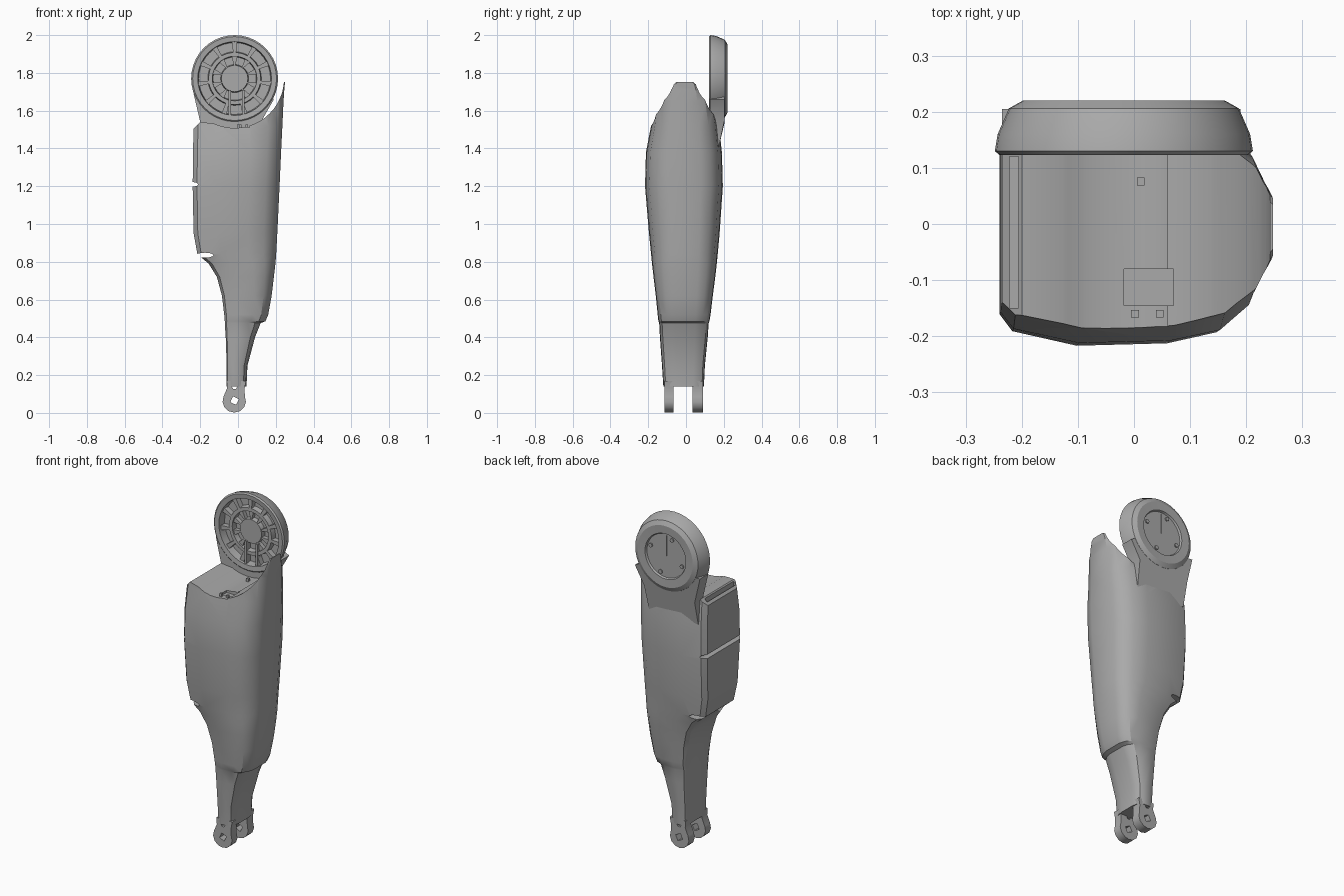
import bpy, bmesh, math
from mathutils import Matrix, Vector

cube = bpy.data.objects.get("Cube")
if cube:
    bpy.data.objects.remove(cube, do_unlink=True)

grey = bpy.data.materials.new("neutral_grey")
grey.use_nodes = True
grey.diffuse_color = (0.4, 0.4, 0.4, 1)
grey.node_tree.nodes["Principled BSDF"].inputs["Base Color"].default_value = (0.4, 0.4, 0.4, 1)

HUB_X, HUB_Z = -0.018, 1.77


def finish(name, bm):
    bmesh.ops.recalc_face_normals(bm, faces=bm.faces)
    mesh = bpy.data.meshes.new(name)
    bm.to_mesh(mesh)
    bm.free()
    mesh.materials.append(grey)
    obj = bpy.data.objects.new(name, mesh)
    bpy.context.collection.objects.link(obj)
    return obj


def activate(obj):
    bpy.ops.object.select_all(action='DESELECT')
    obj.select_set(True)
    bpy.context.view_layer.objects.active = obj


def smooth(obj, angle=32):
    activate(obj)
    bpy.ops.object.shade_smooth_by_angle(angle=math.radians(angle))


def cut(obj, *cutters):
    for c in cutters:
        activate(obj)
        mod = obj.modifiers.new("cut", 'BOOLEAN')
        mod.operation, mod.solver, mod.object = 'DIFFERENCE', 'EXACT', c
        bpy.ops.object.modifier_apply(modifier=mod.name)
        bpy.data.objects.remove(c, do_unlink=True)


def slab(name, outline, y0, y1):
    """Extrude an x-z outline from y0 to y1."""
    bm = bmesh.new()
    face = bm.faces.new([bm.verts.new((x, y0, z)) for x, z in outline])
    new = bmesh.ops.extrude_face_region(bm, geom=[face])["geom"]
    bmesh.ops.translate(bm, vec=(0, y1 - y0, 0), verts=[v for v in new if isinstance(v, bmesh.types.BMVert)])
    return finish(name, bm)


def oval(cx, cz, rx, rz, n, start=0, sweep=360):
    count = n if sweep == 360 else n + 1
    angles = [math.radians(start + sweep * i / n) for i in range(count)]
    return [(cx + rx * math.cos(a), cz + rz * math.sin(a)) for a in angles]


def box(name, x0, x1, y0, y1, z0, z1):
    return slab(name, [(x0, z0), (x1, z0), (x1, z1), (x0, z1)], y0, y1)


def lathe(name, profile, steps):
    """Spin a radius-y profile about the hub axis."""
    bm = bmesh.new()
    verts = [bm.verts.new((HUB_X + r, y, HUB_Z)) for r, y in profile]
    edges = [bm.edges.new(pair) for pair in zip(verts, verts[1:])]
    bmesh.ops.spin(bm, geom=verts + edges, cent=(HUB_X, 0, HUB_Z), axis=(0, 1, 0),
                   angle=math.tau, steps=steps, use_merge=True)
    bmesh.ops.remove_doubles(bm, verts=bm.verts, dist=1e-5)
    return finish(name, bm)


# Shin shell: chamfered sections (height, right, left, front, back)
stations = [
    (.14, -.06, .045, -.12, .095), (.25, -.06, .05, -.127, .1), (.40, -.065, .09, -.138, .115),
    (.475, -.07, .12, -.142, .12), (.485, -.07, .145, -.146, .124), (.52, -.073, .16, -.15, .13),
    (.62, -.085, .178, -.16, .142), (.72, -.112, .19, -.172, .155), (.79, -.155, .198, -.18, .163),
    (.84, -.215, .202, -.185, .168), (.95, -.235, .208, -.196, .178), (1.2, -.24, .22, -.217, .195),
    (1.38, -.238, .228, -.212, .19), (1.52, -.235, .235, -.185, .175), (1.65, -.235, .241, -.17, .15),
    (1.71, -.235, .245, -.158, .13), (1.74, -.235, .248, -.138, .112), (1.752, -.235, .248, -.11, .085)]
half = [(0, .74), (.05, .88), (.3, 1), (.65, .98), (.84, .89), (.95, .68), (1, .4)]
bm = bmesh.new()
rings = []
for z, x0, x1, yf, yb in stations:
    pts = [(u, v * yf) for u, v in half] + [(u, v * yb) for u, v in reversed(half)]
    rings.append([bm.verts.new((x0 + u * (x1 - x0), y, z)) for u, y in pts])
for low, high in zip(rings, rings[1:]):
    for i in range(len(low)):
        j = (i + 1) % len(low)
        bm.faces.new((low[i], low[j], high[j], high[i]))
bm.faces.new(rings[0])
bm.faces.new(rings[-1])
bmesh.ops.triangulate(bm, faces=bm.faces)
shell = finish("shin_shell", bm)

# Seat for the knee, side vents, top groove and top pocket
cut(shell,
    slab("knee_cutter", oval(HUB_X, HUB_Z, .262, .262, 48), -.4, .4),
    slab("top_cutter", [(-.4, 1.51), (-.24, 1.5), (-.2, 1.54), (.06, 1.512), (.06, 2), (-.4, 2)], -.4, .4),
    slab("vent_cutter", oval(-.175, .835, .045, .013, 12), -.4, .4),
    slab("notch_cutter", oval(-.24, 1.21, .03, .012, 8), -.4, .4),
    box("groove_cutter", -.222, -.206, -.15, .12, 1.46, 1.6),
    box("pocket_cutter", -.018, .07, -.145, -.08, 1.495, 1.6))
smooth(shell)

# Ankle fork: two matching lugs with pin holes
for name, y0, y1 in (("front_ankle_lug", -.115, -.065), ("back_ankle_lug", .035, .09)):
    outline = [(-.06, .17), (-.058, .13)] + oval(-.02, .062, .062, .06, 8, 155, 230) + [(.035, .13), (.043, .17)]
    lug = slab(name, outline, y0, y1)
    cut(lug, slab("pin_cutter", oval(-.018, .065, .024, .024, 4, 20), -.4, .4),
        slab("small_pin_cutter", oval(-.018, .137, .014, .012, 6), -.4, .4))
    smooth(lug)

# Knee disc: closed back with a round cover seat, open ribbed front
disc = lathe("knee_disc", [
    (0, .207), (.128, .207), (.133, .218), (.18, .22), (.205, .206), (.225, .16), (.23, .13),
    (.222, .123), (.195, .126), (.19, .172), (.142, .172), (.138, .14), (.118, .14),
    (.114, .172), (.074, .172), (.07, .145), (0, .145)], 40)
smooth(disc, 28)

# Neck joining the disc to the shell, thinner at its foot
neck = slab("knee_neck", [(-.235, 1.69), (-.2, 1.54), (-.2, 1.4), (.12, 1.4), (.13, 1.555), (.19, 1.66)]
            + oval(HUB_X, HUB_Z, .203, .203, 18, -28, -128), .128, .205)
for v in neck.data.vertices:
    if v.co.z < 1.45:
        v.co.y = min(v.co.y, .172)
smooth(neck)


def radial(name, angle, r0, r1, width0, width1, y0, y1):
    """Tapered bar pointing outward from the hub."""
    d = Vector((math.cos(angle), math.sin(angle)))
    s = Vector((-d.y, d.x))
    c = Vector((HUB_X, HUB_Z))
    pts = [c + d * r0 - s * width0, c + d * r1 - s * width1, c + d * r1 + s * width1, c + d * r0 + s * width0]
    return slab(name, [tuple(p) for p in pts], y0, y1)


# Ribs in the outer and inner channels, skipping the lower spoke
for i in range(11):
    a = math.radians(-90 + 360 / 11 * (i + .5))
    radial("outer_rib", a, .135, .2, .008, .014, .14, .18)
for i in range(1, 10):
    a = math.radians(-90 + 36 * i)
    radial("inner_rib", a, .07, .12, .004, .016, .148, .18)
for x in (-.05, .022):
    box("lower_spoke_wall", x, x + .012, .132, .18, 1.56, 1.71)

# Bolts and seam on the back cover
for i in range(4):
    a = math.radians(20 + 90 * i)
    slab("cover_bolt", oval(HUB_X + .108 * math.cos(a), HUB_Z + .108 * math.sin(a), .012, .012, 8), .2, .214)
box("cover_seam", HUB_X - .002, HUB_X + .002, .2, .209, HUB_Z, HUB_Z + .12)

# Raised edge strip and small studs on the top deck
box("deck_strip", .07, .118, -.165, .115, 1.49, 1.522)
for x, y in ((.012, .076), (.002, -.16), (.046, -.16)):
    box("deck_stud", x - .007, x + .007, y - .007, y + .007, 1.5, 1.528)
